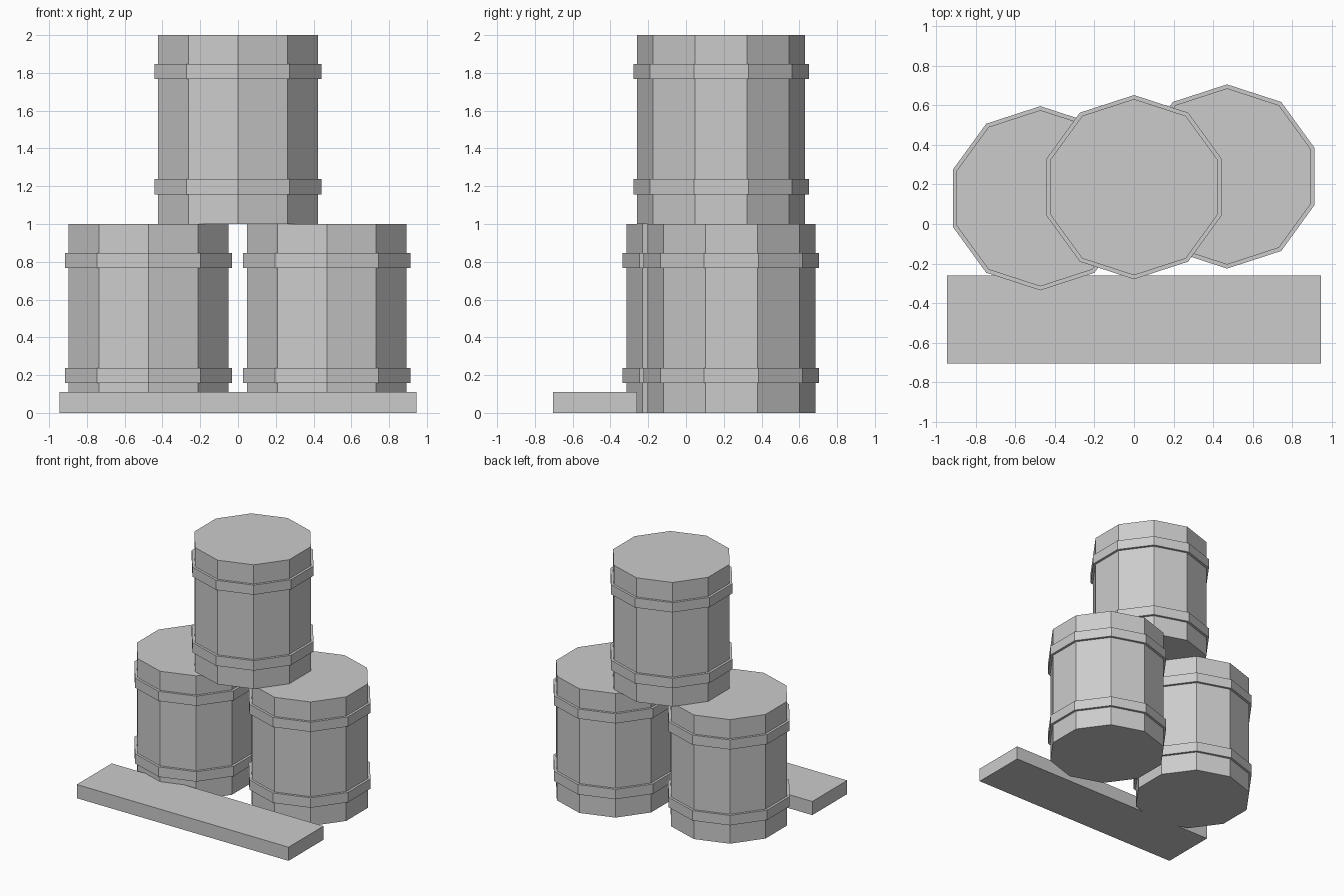
import bpy, bmesh
from math import pi, sin, cos

cube = bpy.data.objects.get("Cube")
if cube:
    bpy.data.objects.remove(cube, do_unlink=True)

# Single plain grey material
grey = bpy.data.materials.new("plain grey")
grey.use_nodes = True
color = (0.6, 0.6, 0.6, 1)
grey.diffuse_color = color
grey.node_tree.nodes["Principled BSDF"].inputs["Base Color"].default_value = color

SIDES = 10
BODY, HOOP = 0.445, 0.465


def finish(bm, name, location):
    bmesh.ops.recalc_face_normals(bm, faces=bm.faces)
    mesh = bpy.data.meshes.new(name)
    bm.to_mesh(mesh)
    bm.free()
    mesh.materials.append(grey)
    obj = bpy.data.objects.new(name, mesh)
    obj.location = location
    bpy.context.collection.objects.link(obj)
    return obj


def barrel(name, location):
    # Stave wall with two raised hoops, as one closed turned profile
    profile = [(BODY, 0)]
    for low, high in ((0.157, 0.237), (0.768, 0.846)):
        profile += [(BODY, low), (HOOP, low), (HOOP, high), (BODY, high)]
    profile.append((BODY, 1))

    bm = bmesh.new()
    angles = [pi / 2 + 2 * pi * i / SIDES for i in range(SIDES)]
    rings = [[bm.verts.new((r * cos(a), r * sin(a), z)) for a in angles]
             for r, z in profile]
    for lower, upper in zip(rings, rings[1:]):
        for i in range(SIDES):
            j = (i + 1) % SIDES
            bm.faces.new((lower[i], lower[j], upper[j], upper[i]))
    # Base and lid
    bm.faces.new(rings[0])
    bm.faces.new(rings[-1])
    return finish(bm, name, location)


# Two barrels on the ground, one stacked on top
barrel("barrel_right", (-0.473, 0.13, 0))
barrel("barrel_left", (0.47, 0.24, 0))
barrel("barrel_top", (0, 0.186, 1))

# Plank lying in front
bm = bmesh.new()
bmesh.ops.create_cube(bm, size=1)
bmesh.ops.scale(bm, vec=(1.888, 0.445, 0.11), verts=bm.verts)
finish(bm, "plank", (0, -0.482, 0.055))
